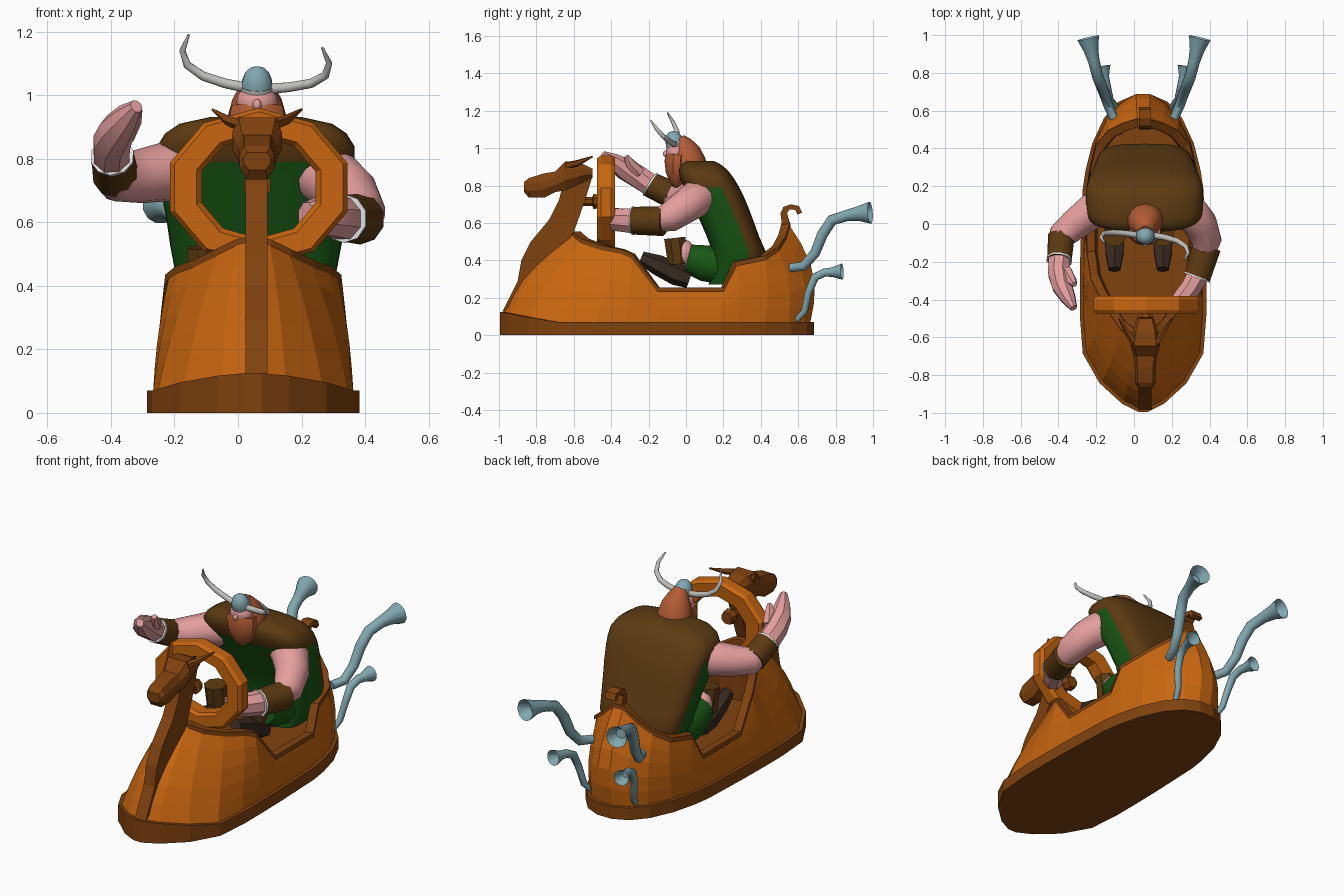
import bpy, bmesh, math
from mathutils import Vector as V

CX = 0.048  # centre line of the hull


def lin(c):
    c /= 255
    return c / 12.92 if c <= 0.04045 else ((c + 0.055) / 1.055) ** 2.4


def mat(name, r, g, b):
    m = bpy.data.materials.new(name)
    m.diffuse_color = (lin(r), lin(g), lin(b), 1)
    return m


WOOD = mat("orange wood", 200, 102, 16)
DARK = mat("dark wood", 128, 66, 15)
VEST = mat("brown leather", 92, 58, 18)
GREEN = mat("green cloth", 24, 86, 20)
SKIN = mat("pink skin", 228, 158, 158)
HAIR = mat("ginger hair", 178, 92, 52)
STEEL = mat("blue steel", 130, 168, 176)
HORN = mat("grey horn", 190, 190, 188)
BOOT = mat("boot leather", 56, 42, 32)
FUR = mat("white trim", 225, 225, 225)


def finish(name, bm, mats, smooth=0):
    bmesh.ops.recalc_face_normals(bm, faces=bm.faces)
    me = bpy.data.meshes.new(name)
    bm.to_mesh(me)
    bm.free()
    for m in mats:
        me.materials.append(m)
    if smooth:
        me.polygons.foreach_set("use_smooth", [True] * len(me.polygons))
        me.set_sharp_from_angle(angle=math.radians(smooth))
    ob = bpy.data.objects.new(name, me)
    bpy.context.collection.objects.link(ob)
    return ob


def loft(name, rings, mats, bands=None, smooth=0, rule=None):
    """Skin a list of closed rings, with both ends capped."""
    bm = bmesh.new()
    vs = [[bm.verts.new(p) for p in r] for r in rings]
    n = len(rings[0])
    for k in range(len(vs) - 1):
        for i in range(n):
            j = (i + 1) % n
            f = bm.faces.new((vs[k][i], vs[k][j], vs[k + 1][j], vs[k + 1][i]))
            f.material_index = bands[k] if bands else 0
    for r, b in ((vs[0], 0), (vs[-1], -1)):
        bm.faces.new(r).material_index = bands[b] if bands else 0
    if rule:
        for f in bm.faces:
            f.material_index = rule(f.calc_center_median())
    return finish(name, bm, mats, smooth)


def tube(name, pts, radii, m, n=12, ref=(0, 0, 1), sq=1, hollow=0, smooth=40):
    """Sweep a circle of varying radius along points; sq flattens it sideways."""
    pts = [V(p) for p in pts]
    rings = []

    def ring(p, t, r):
        a = t.cross(V(ref)).normalized()
        b = a.cross(t).normalized()
        w = [2 * math.pi * (i + 0.5) / n for i in range(n)]
        return [p + a * (r * sq * math.cos(q)) + b * (r * math.sin(q)) for q in w]

    for i, p in enumerate(pts):
        t = (pts[min(i + 1, len(pts) - 1)] - pts[max(i - 1, 0)]).normalized()
        rings.append(ring(p, t, radii[i]))
    if hollow:
        rings.append(ring(pts[-1] - t * hollow, t, radii[-1] * 0.45))
    return loft(name, rings, [m], smooth=smooth)


def ball(name, c, r, m, seg=16):
    bm = bmesh.new()
    bmesh.ops.create_uvsphere(bm, u_segments=seg, v_segments=seg // 2 + 2, radius=1)
    for v in bm.verts:
        v.co = V([c[i] + v.co[i] * r[i] for i in range(3)])
    return finish(name, bm, [m], 60)


def plate(name, prof, hw, m):
    """Extrude a (y, z) profile across the centre line."""
    return loft(name, [[(CX + .01 + s * hw, y, z) for y, z in prof] for s in (-1, 1)], [m])


# Hull: base y, base half width, top y, top half width, top z
ST = [(-.975, .02, -.60, .01, .55), (-.935, .10, -.59, .05, .54), (-.83, .215, -.55, .11, .51),
      (-.68, .30, -.45, .18, .475), (-.48, .315, -.35, .235, .455), (-.32, .315, -.29, .265, .43),
      (-.14, .312, -.15, .285, .25), (.18, .30, .20, .285, .25), (.28, .285, .27, .27, .39),
      (.42, .25, .42, .235, .42), (.55, .19, .49, .175, .47), (.63, .12, .525, .10, .53),
      (.665, .04, .545, .03, .60)]
LOOP = [(s, 1) for s in ST] + [(s, -1) for s in reversed(ST)]
base = [V((CX + k * s[1], s[0], .07 + .06 * max(0, (-s[0] - .7) / .3))) for s, k in LOOP]
top = [V((CX + k * s[3], s[2], s[4])) for s, k in LOOP]
out = []
for i in range(len(base)):
    d = base[(i + 1) % len(base)] - base[i - 1]
    out.append(V((d.y, -d.x, 0)).normalized())


def off(ring, d, dz=0):
    return [p + o * d + V((0, 0, dz)) for p, o in zip(ring, out)]


def inner(k, z=None):
    return [V((CX + (p.x - CX) * k, p.y * .94, p.z + .005 if z is None else z)) for p in top]


skirt = off(base, .02)
rings = [[V((p.x, p.y, 0)) for p in skirt], skirt]
for k in range(6):
    s = k / 5
    rings.append([b.lerp(t, s) + V((.02 * o.x, .12 * o.y, 0)) * ((t.z - .07) * 1.2 * math.sin(math.pi * s))
                  for b, t, o in zip(base, top, out)])
rings += [off(top, .014, -.02), off(top, .012, .005), inner(.89), inner(.85, .2)]
loft("hull", rings, [WOOD, DARK], [1, 1, 0, 0, 0, 0, 0, 1, 1, 1, 1])

# Figurehead: keel and neck, head, ears
plate("neck", [(-.985, .12), (-.945, .20), (-.90, .29), (-.88, .40), (-.83, .50), (-.73, .62), (-.68, .72),
               (-.66, .80), (-.54, .87), (-.50, .85), (-.54, .72), (-.60, .55), (-.78, .28)], .035, DARK)
hd = [(-.865, .042, .765, .82), (-.84, .055, .735, .84), (-.76, .055, .735, .865), (-.70, .062, .765, .875),
      (-.645, .078, .775, .93), (-.57, .068, .81, .925), (-.50, .045, .84, .89)]
loft("figurehead", [[(CX + .012 + a * w, y, lo + (hi - lo) * h) for a, h in
                     ((-.6, 0), (.6, 0), (1, .35), (1, .7), (.75, 1), (-.75, 1), (-1, .7), (-1, .35))]
                    for y, w, lo, hi in hd], [DARK])
for s in (-1, 1):
    tube("ear", [(CX + .012 + s * .05, -.64, .905), (CX + .012 + s * .09, -.58, .92),
                 (CX + .012 + s * .14, -.50, .955)], [.02, .017, .004], DARK, 5, smooth=0)

# Steering wheel and hub
bm = bmesh.new()
prof = [(1, -.40), (1, -.455), (.95, -.475), (.70, -.475), (.64, -.455), (.64, -.385), (.95, -.38)]
vs = [[bm.verts.new((.065 + .294 * r * math.sin(a), y, .71 + .25 * r * math.cos(a)))
       for r, y in prof] for a in [math.pi * i / 5 for i in range(10)]]
for i in range(10):
    for j in range(7):
        a, b, c = vs[i], vs[(i + 1) % 10], (j + 1) % 7
        bm.faces.new((a[j], b[j], b[c], a[c]))
finish("steering_wheel", bm, [WOOD])
tube("wheel_hub", [(.06, -.56, .715), (.06, -.50, .715), (.06, -.495, .715), (.06, -.46, .715)],
     [.025, .025, .045, .035], DARK, 8, smooth=0)

# Stern curl
plate("stern_curl", [(.50, .50), (.515, .58), (.505, .65), (.52, .685), (.56, .70), (.605, .69), (.62, .655),
                     (.595, .645), (.585, .67), (.555, .672), (.54, .655), (.555, .60), (.56, .50)], .032, DARK)

# Exhaust pipes, two on each side: (offset from centre, y, z)
UP = [(.16, .56, .36), (.19, .63, .37), (.21, .69, .44), (.225, .73, .54), (.245, .78, .615),
      (.265, .86, .64), (.28, .92, .65), (.295, .985, .655)]
LOW = [(.14, .59, .08), (.16, .635, .13), (.18, .655, .23), (.19, .69, .31), (.20, .74, .335),
       (.21, .78, .337), (.22, .835, .34)]
for s in (-1, 1):
    for nm, pth, rad in (("upper_pipe", UP, [.024, .026, .028, .03, .03, .031, .04, .06]),
                         ("lower_pipe", LOW, [.016, .018, .02, .023, .023, .026, .044])):
        tube(nm, [(CX + .005 + s * o, y, z) for o, y, z in pth], rad, STEEL, 12, (1, 0, 0), hollow=.06)

# Torso: z, front y, back y, half width
TS = [(.27, .12, .36, .19), (.36, .14, .42, .23), (.45, .14, .425, .255), (.53, .11, .39, .27),
      (.60, .08, .365, .28), (.68, .04, .335, .295), (.75, .01, .305, .305), (.79, -.01, .285, .31),
      (.84, -.035, .255, .31), (.88, -.04, .225, .285), (.91, -.03, .19, .24), (.932, .0, .15, .14)]


def ell(z, f, b, w, n=36):
    r = []
    for i in range(n):
        c, s = math.cos(2 * math.pi * i / n), math.sin(2 * math.pi * i / n)
        r.append((CX + .008 + w * math.copysign(abs(c) ** .58, c),
                  (f + b) / 2 + (b - f) / 2 * math.copysign(abs(s) ** .58, s), z))
    return r


loft("torso", [ell(*t) for t in TS], [GREEN, VEST], smooth=50,
     rule=lambda c: int(c.z > .80 or c.y > .31 - (c.z - .45) * .41))

# Legs and boots
for s in (-1, 1):
    x = .025 + s * .128
    tube("thigh", [(x, .24, .36), (x, .1, .385), (x, .01, .41)], [.10, .10, .08], GREEN)
    ball("knee", (x, -.005, .44), (.055, .05, .07), SKIN)
    tube("boot_cuff", [(x, -.045, .38), (x, -.06, .52)], [.055, .062], VEST, 8, (0, 1, 0))
    tube("boot", [(x, .02, .30), (x, -.05, .325), (x, -.15, .375), (x, -.24, .415)],
         [.05, .06, .055, .035], BOOT, 6, smooth=0)

# Raised arm
tube("raised_arm", [(-.14, .10, .77), (-.22, .07, .76), (-.31, .0, .745), (-.38, -.06, .74), (-.40, -.12, .77)],
     [.09, .095, .085, .075, .06], SKIN, 14)
tube("raised_cuff", [(-.385, -.065, .745), (-.395, -.19, .805)], [.073, .068], VEST, 10)
tube("raised_cuff_trim", [(-.395, -.187, .803), (-.396, -.195, .808)], [.07, .07], FUR, 10)
tube("raised_hand", [(-.396, -.18, .80), (-.397, -.20, .81), (-.398, -.26, .85), (-.38, -.33, .89),
                     (-.35, -.39, .93), (-.32, -.445, .965)],
     [.062, .064, .064, .06, .045, .022], SKIN, 8, sq=.95, smooth=25)
tube("raised_thumb", [(-.36, -.25, .87), (-.33, -.30, .92), (-.315, -.32, .955)], [.035, .028, .015], SKIN, 6)

# Arm at the wheel
tube("steering_arm", [(.23, .10, .755), (.29, .07, .74), (.35, .0, .69), (.385, -.09, .63), (.37, -.16, .61)],
     [.09, .10, .092, .08, .06], SKIN, 14)
tube("steering_cuff", [(.385, -.12, .61), (.335, -.28, .612)], [.08, .074], VEST, 10)
tube("steering_cuff_trim", [(.336, -.277, .612), (.333, -.285, .612)], [.077, .077], FUR, 10)
tube("steering_hand", [(.34, -.27, .61), (.328, -.29, .612), (.30, -.34, .615), (.26, -.39, .62), (.215, -.43, .62)],
     [.069, .07, .066, .065, .045], SKIN, 8, sq=.88, smooth=25)

# Head: hair, face, nose, beard, helmet, horns
tube("hair", [(.06, .02, .88), (.06, .015, .93), (.06, 0, .98), (.06, -.02, 1.02), (.06, -.04, 1.05)],
     [.095, .09, .076, .055, .035], HAIR, 14, (0, 1, 0), sq=1.05)
ball("face", (.06, -.055, .98), (.065, .052, .055), SKIN)
ball("nose", (.06, -.108, .97), (.014, .015, .018), SKIN, 8)
tube("beard", [(.06, -.045, .965), (.06, -.05, .93), (.06, -.05, .87), (.06, -.05, .82), (.06, -.06, .79)],
     [.06, .065, .058, .04, .012], HAIR, 10, (0, 1, 0), sq=1.4)
tube("helmet", [(.06, -.055, 1.015), (.06, -.065, 1.045), (.06, -.072, 1.07), (.06, -.075, 1.085), (.06, -.076, 1.09)],
     [.05, .048, .038, .022, .005], STEEL, 14, (0, 1, 0))
tube("helmet_band", [(.06, -.05, 1.008), (.06, -.058, 1.030)], [.053, .053], HORN, 14, (0, 1, 0))
HR = [.017, .016, .015, .013, .01, .004]
tube("horn_a", [(.02, -.06, 1.025), (-.04, -.05, 1.037), (-.11, -.045, 1.06), (-.16, -.05, 1.095),
                (-.175, -.07, 1.14), (-.155, -.1, 1.19)], HR, HORN, 10, (0, 1, 0))
tube("horn_b", [(.10, -.06, 1.02), (.16, -.07, 1.025), (.23, -.09, 1.037), (.275, -.12, 1.062),
                (.287, -.155, 1.10), (.265, -.19, 1.15)], HR, HORN, 10, (0, 1, 0))
